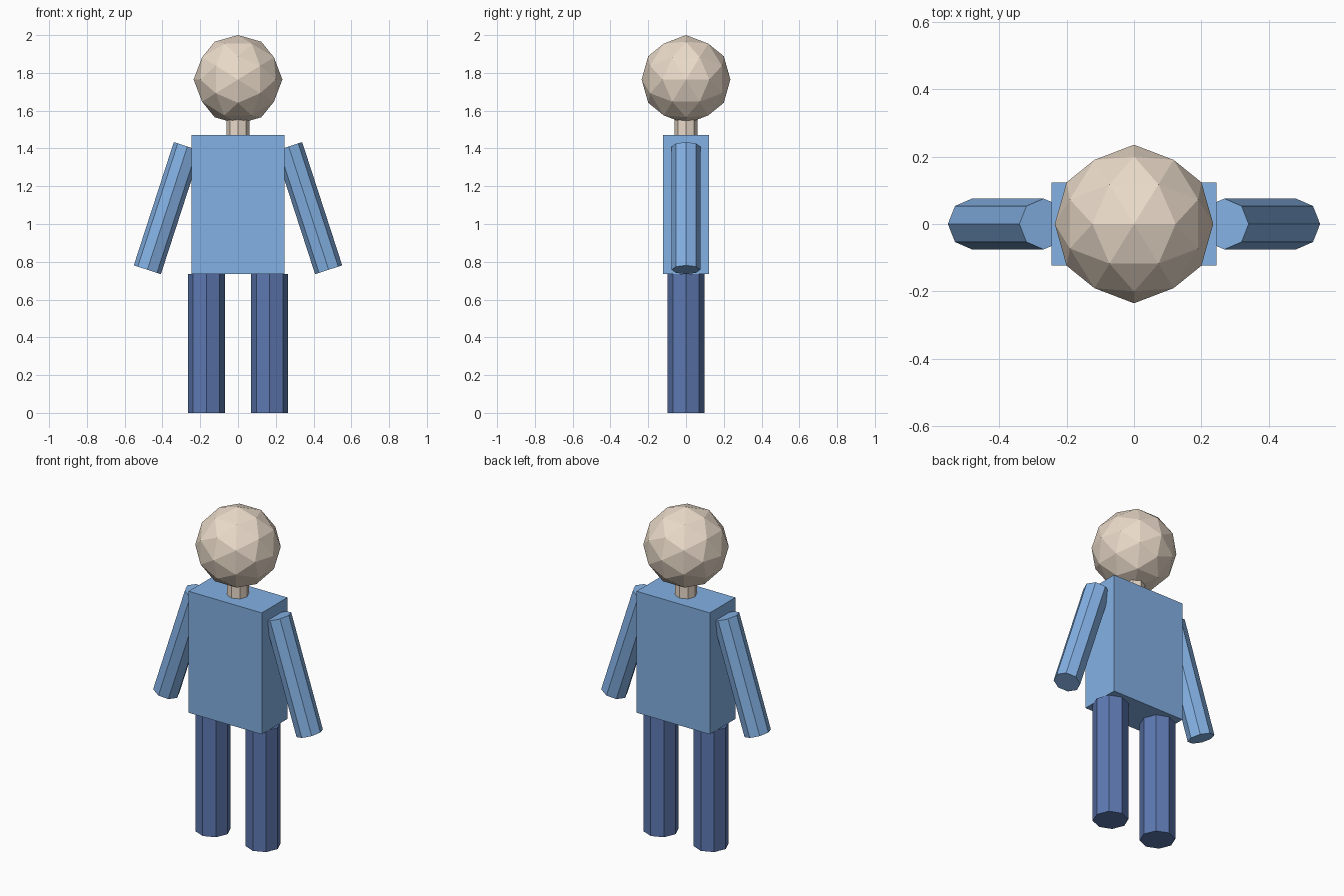
import bpy
import math

if "Cube" in bpy.data.objects:
    bpy.data.objects.remove(bpy.data.objects["Cube"])


def material(name, rgb):
    mat = bpy.data.materials.new(name)
    mat.diffuse_color = (*rgb, 1.0)
    mat.use_nodes = True
    mat.node_tree.nodes["Principled BSDF"].inputs["Base Color"].default_value = mat.diffuse_color
    return mat


skin = material("skin", (0.83, 0.71, 0.59))
shirt = material("shirt", (0.23, 0.44, 0.78))
trousers = material("trousers", (0.11, 0.19, 0.44))


def finish(name, mat):
    obj = bpy.context.object
    obj.name = name
    obj.data.materials.append(mat)
    return obj


def limb(name, mat, radius, length, centre, tilt=0.0):
    """Eight-sided prism, tilted sideways about y."""
    bpy.ops.mesh.primitive_cylinder_add(
        vertices=8, radius=radius, depth=length,
        location=centre, rotation=(0, tilt, 0))
    return finish(name, mat)


# Torso box
bpy.ops.mesh.primitive_cube_add(size=1, location=(0, 0, 1.1025))
torso = finish("torso", shirt)
torso.scale = (0.49, 0.245, 0.735)

# Neck, running up into the head
limb("neck", skin, 0.06, 0.12, (0, 0, 1.53))

# Faceted head, turned so an edge midpoint points straight up
bpy.ops.mesh.primitive_ico_sphere_add(
    subdivisions=2, radius=0.235, location=(0, 0, 1.765),
    rotation=(0, -math.atan(2) / 2, 0))
finish("head", skin)

# Arms and legs on both sides
for side, label in ((-1, "left"), (1, "right")):
    limb(f"{label}_arm", shirt, 0.0755, 0.686,
         (side * 0.374, 0, 1.084), -side * math.radians(18))
    limb(f"{label}_leg", trousers, 0.098, 0.735, (side * 0.168, 0, 0.3675))
